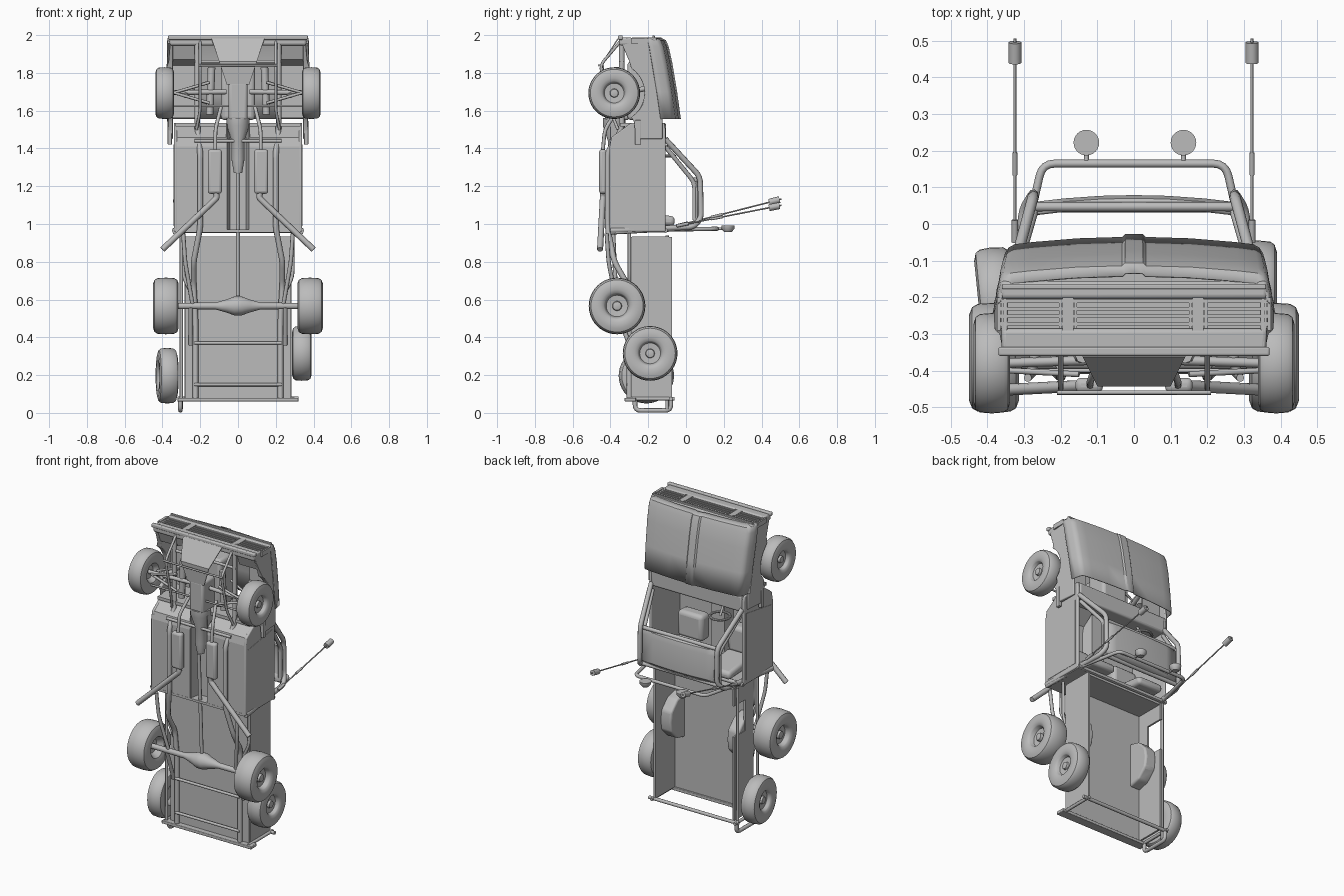
import bpy, bmesh, math
from mathutils import Vector

mat = bpy.data.materials.new("plain grey")
mat.diffuse_color = (0.5, 0.5, 0.5, 1)


def finish(name, bm, bevel=0, smooth=True, thick=0):
    bmesh.ops.recalc_face_normals(bm, faces=bm.faces)
    me = bpy.data.meshes.new(name)
    bm.to_mesh(me)
    bm.free()
    ob = bpy.data.objects.new(name, me)
    bpy.context.collection.objects.link(ob)
    me.materials.append(mat)
    if thick:
        m = ob.modifiers.new("thickness", 'SOLIDIFY')
        m.thickness = thick
        m.offset = 0
    if bevel:
        m = ob.modifiers.new("bevel", 'BEVEL')
        m.width, m.segments = bevel, 3
    bpy.ops.object.select_all(action='DESELECT')
    ob.select_set(True)
    bpy.context.view_layer.objects.active = ob
    if smooth:
        bpy.ops.object.shade_smooth_by_angle(angle=math.radians(35))
    return ob


def prism(name, yz, x0, x1, bevel=0):
    bm = bmesh.new()
    f = bm.faces.new([bm.verts.new((x0, y, z)) for y, z in yz])
    r = bmesh.ops.extrude_face_region(bm, geom=[f])
    bmesh.ops.translate(bm, vec=(x1 - x0, 0, 0), verts=[v for v in r['geom'] if isinstance(v, bmesh.types.BMVert)])
    return finish(name, bm, bevel)


def box(name, x0, x1, y0, y1, z0, z1, bevel=0):
    return prism(name, [(y0, z0), (y1, z0), (y1, z1), (y0, z1)], x0, x1, bevel)


def loft(name, rows, thick=0, close=False, smooth=True):
    # skin rows of points
    bm = bmesh.new()
    vs = [[bm.verts.new(p) for p in row] for row in rows]
    for a, b in zip(vs, vs[1:]):
        n = len(a)
        for i in range(n if close else n - 1):
            bm.faces.new((a[i], a[(i + 1) % n], b[(i + 1) % n], b[i]))
    return finish(name, bm, thick=thick, smooth=smooth)


def lathe(name, prof, loc, axis='X', seg=40, tilt=0):
    # profile is (along axis, radius)
    rows = [[(a, r * math.cos(t), r * math.sin(t)) for t in (2 * math.pi * i / seg for i in range(seg))] for a, r in prof]
    ob = loft(name, rows, close=True)
    ob.location = loc
    ob.rotation_euler = (0, -math.pi / 2 if axis == 'Z' else 0, tilt)
    return ob


def tube(name, pts, r, rounded=0.035):
    # bent pipe with rounded corners
    P = [Vector(p) for p in pts]
    out = [P[0]]
    for a, b, c in zip(P, P[1:], P[2:]):
        d = min(rounded, (a - b).length * .45, (c - b).length * .45)
        s, e = b + (a - b).normalized() * d, b + (c - b).normalized() * d
        out += [s * (1 - t) ** 2 + b * 2 * t * (1 - t) + e * t * t for t in (0, .25, .5, .75, 1)]
    out.append(P[-1])
    cu = bpy.data.curves.new(name, 'CURVE')
    cu.dimensions, cu.bevel_depth, cu.bevel_resolution, cu.use_fill_caps = '3D', r, 2, True
    sp = cu.splines.new('POLY')
    sp.points.add(len(out) - 1)
    for q, p in zip(sp.points, out):
        q.co = (*p, 1)
        q.radius = 1
    sp.use_smooth = True
    ob = bpy.data.objects.new(name, cu)
    bpy.context.collection.objects.link(ob)
    cu.materials.append(mat)
    bpy.ops.object.select_all(action='DESELECT')
    ob.select_set(True)
    bpy.context.view_layer.objects.active = ob
    bpy.ops.object.convert(target='MESH')


def pair(name, pts, r):
    for s, n in ((-1, "left_"), (1, "right_")):
        tube(n + name, [(s * p[0], *p[1:]) for p in pts], r)


def wheel(name, x, y, z, R, w, tilt=0):
    s = 1 if x > 0 else -1
    prof = [(-.35, 0), (-.35, .3), (-.9, .45), (-1, .58), (-1, .78), (-.88, .92), (-.65, .98), (0, 1), (.65, .98),
            (.88, .92), (1, .78), (1, .58), (.88, .46), (.8, .43), (.45, .38), (.4, .17), (.65, .15), (.7, .06), (.7, 0)]
    lathe(name, [(s * a * w, r * R) for a, r in prof], (x, y, z), tilt=tilt)


SIDES = ((-1, "left"), (1, "right"))
# wheels and spares
for s, n in SIDES:
    wheel(n + "_front_wheel", s * .388, -.38, 1.693, .137, .05)
    wheel(n + "_rear_wheel", s * .382, -.365, .566, .15, .068)
wheel("right_spare", .338, -.19, .315, .145, .052)
wheel("left_spare", -.375, -.21, .197, .147, .05, tilt=.1)

# hood: lofted sections running forward
rows = []
for z, y, w, drop in ((1.555, -.03, .35, .05), (1.70, -.05, .356, .05), (1.85, -.075, .362, .05),
                      (1.94, -.095, .364, .045), (1.97, -.108, .362, .04), (1.985, -.135, .358, .03)):
    half = [(0, 0), (.022, 0), (.03, -.008), (.15, -.012), (.27, -.022), (.32, -.028), (.335, -.036), (.344, -.05)]
    half = [(a * w / .345, b) for a, b in half] + [(w + .004, -.055 - drop * .5), (w + .01, -.055 - drop)]
    rows.append([(a, y + b, z) for a, b in [(-a, b) for a, b in half[:0:-1]] + half])
loft("hood", rows, thick=.006)

# fenders with wheel arches, widest at the middle of the side
arch = [(-.385 + .165 * math.cos(t), 1.695 + .158 * math.sin(t)) for t in (math.radians(55 - 11 * i) for i in range(11))]
fender = [(-.345, 1.965), (-.30, 1.86)] + arch + [(-.275, 1.54), (-.265, 1.45), (-.125, 1.45), (-.125, 1.555),
                                                  (-.19, 1.94), (-.2, 1.98), (-.34, 1.988)]
for s, n in SIDES:
    ob = prism(n + "_fender", fender, s * .345, s * .37, .005)
    for v in ob.data.vertices:
        if abs(v.co.x) > .36:
            v.co.x += s * (.012 if -.3 < v.co.y < -.19 else 0) - s * (.012 if v.co.z < 1.6 or v.co.z > 1.95 else 0)
    box(n + "_inner_fender", s * .215, s * .35, -.19, -.18, 1.56, 1.94)
    prism(n + "_fender_liner", [(-.33, 1.95), (-.3, 1.87), (-.2, 1.84), (-.2, 1.95)], s * .22, s * .35)

# nose with grille openings and slats
box("nose_top", -.365, .365, -.205, -.155, 1.945, 1.988, .012)
box("nose_bottom", -.362, .362, -.355, -.285, 1.945, 1.988, .012)
for a, b in ((-.374, -.365), (-.195, -.165), (.16, .19), (.365, .374)):
    box("nose_post", a, b, -.29, -.2, 1.955, 1.986)
box("grille_back", -.365, .365, -.29, -.2, 1.955, 1.965)
for a, b in ((-.365, -.195), (-.165, .16), (.19, .365)):
    for i in range(4):
        box("grille_slat", a, b, -.278 + i * .021, -.268 + i * .021, 1.962, 1.984)
    for c in (a + .006, b - .006):
        box("grille_edge", c - .004, c + .004, -.285, -.205, 1.962, 1.988)
box("nose_trim", -.36, .36, -.178, -.165, 1.98, 1.997, .003)
box("front_bumper", -.37, .37, -.36, -.335, 1.975, 1.998, .006)

# skid plate and front bar
loft("skid_plate", [[(-.14, -.36, 1.98), (.14, -.36, 1.98)], [(-.10, -.44, 1.86), (.10, -.44, 1.86)],
                    [(-.06, -.43, 1.74), (.06, -.43, 1.74)]], thick=.006, smooth=False)
pair("front_tube", [(.2, -.34, 1.975), (.2, -.455, 1.84), (.2, -.40, 1.6), (.22, -.36, 1.5)], .008)
tube("front_crossbar", [(-.21, -.46, 1.84), (.21, -.46, 1.84)], .006)

# cab tub: sides, floors, tunnel, firewall, back
side = [(-.405, .96), (-.405, 1.41), (-.395, 1.46), (-.29, 1.535), (-.115, 1.535), (-.108, 1.50), (-.108, .96)]
for s, n in SIDES:
    prism(n + "_cab_side", side, s * .322, s * .34, .006)
    loft(n + "_floor", [[(s * .33, y, z), (s * .06, y, z)] for y, z in ((-.40, .96), (-.40, 1.41), (-.39, 1.455), (-.29, 1.53))],
         thick=.008, smooth=False)
    prism(n + "_door_panel", [(-.385, .99), (-.385, 1.38), (-.13, 1.42), (-.13, .99)], s * .338, s * .342)
    # seat
    box(n + "_seat_base", s * .09, s * .27, -.38, -.29, 1.05, 1.22, .025)
    prism(n + "_seat_back", [(-.3, 1.0), (-.3, 1.07), (-.06, 1.04), (-.06, .99)], s * .09, s * .27, .02)
    box(n + "_hinge", s * .35, s * .372, -.27, -.24, 1.42, 1.55, .004)
loft("floor_tunnel", [[(-.06, -.40, z), (-.045, -.33, z), (.045, -.33, z), (.06, -.40, z)] for z in (.96, 1.53)],
     thick=.006, smooth=False)
box("firewall", -.33, .33, -.35, -.112, 1.515, 1.535)
box("cowl_and_dash", -.325, .325, -.2, -.105, 1.43, 1.535, .012)
box("cab_back", -.33, .33, -.405, -.1, .955, .97)
sw = lathe("steering_wheel", [(.008 * math.cos(t), .06 + .008 * math.sin(t)) for t in (math.pi * i / 4 for i in range(9))],
           (-.16, -.12, 1.36), 'Z', 24)
sw.rotation_euler.x = .4
tube("steering_column", [(-.16, -.12, 1.36), (-.16, -.17, 1.45)], .008)

# roof panel and roll cage
loft("roof", [[(x, y - .25 * x * x, z) for x in (-.28, -.19, -.09, 0, .09, .19, .28)] for z, y in
              ((1.235, .045), (1.22, .066), (1.19, .074), (1.03, .074), (1.0, .05))], thick=.01)
pair("cage_side", [(.325, -.11, 1.45), (.275, .075, 1.25), (.275, .08, 1.03), (.3, .04, .985), (.335, -.40, .965)], .015)
pair("inner_cage_side", [(.315, -.11, 1.41), (.27, .045, 1.22), (.27, .045, 1.02)], .012)
tube("windshield_top_bar", [(-.27, .047, 1.235), (.27, .047, 1.235)], .013)
tube("cage_rear_bar", [(-.28, .045, 1.0), (.28, .045, 1.0)], .013)
tube("light_hoop", [(-.335, -.40, .955), (-.31, -.1, .97), (-.25, .165, .975), (.25, .165, .975), (.31, -.1, .97), (.335, -.40, .955)], .011)
tube("cage_lower_bar", [(-.335, -.11, .965), (.335, -.11, .965)], .013)
for x in (-.13, .135):
    lathe("roof_light", [(-.018, 0), (-.018, .02), (0, .034), (.016, .035), (.016, 0)], (x, .222, .975), 'Z', 24)
    tube("light_bracket", [(x, .16, .975), (x, .2, .975)], .007)

# antennas
for x, z in ((-.325, 1.12), (.322, 1.09)):
    base, tip = Vector((x, -.05, .99)), Vector((x, .46, z))
    for part, a, b, r in (("rod", 0, 1.09, .004), ("base", 0, .12, .009), ("joint", .36, .48, .007), ("can", .96, 1.07, .018)):
        tube("antenna_" + part, [base.lerp(tip, a), base.lerp(tip, b)], r)

# chassis rails and crossbars
pair("rail", [(.215, -.34, 1.96), (.215, -.34, 1.5), (.2, -.415, 1.38), (.2, -.415, .98), (.235, -.38, .8), (.235, -.31, .68),
              (.225, -.30, .5), (.225, -.30, .06)], .015)
for y, z in ((-.34, 1.86), (-.40, 1.44), (-.31, .37), (-.31, .15)):
    tube("crossbar", [(-.23, y, z), (.23, y, z)], .009)
pair("trailing_arm", [(.29, -.42, .95), (.28, -.41, .8), (.24, -.365, .57)], .011)
pair("rear_shock", [(.25, -.37, .56), (.25, -.3, .36)], .012)

# bed
box("bed_floor", -.28, .28, -.29, -.277, .08, .93)
box("bed_front_wall", -.28, .28, -.285, -.09, .92, .935)
box("right_bed_wall", .272, .284, -.28, -.075, .08, .93)
box("left_bed_wall_rear", -.284, -.272, -.28, -.085, .08, .62)
box("left_bed_wall_front", -.284, -.272, -.28, -.085, .82, .93)
box("left_bed_wall_low", -.284, -.272, -.28, -.2, .6, .83)
for s, n in SIDES:
    hump = [(-.28, .42), (-.2, .44), (-.14, .5), (-.13, .566), (-.14, .63), (-.2, .69), (-.28, .71)]
    prism(n + "_wheel_well", hump, s * .2, s * .28, .012)
tube("left_bed_tube", [(-.3, -.1, .94), (-.3, -.1, .02)], .009)
tube("left_lower_bed_tube", [(-.3, -.3, .94), (-.3, -.3, .06)], .009)
pair("cab_to_bed_tube", [(.29, -.3, .96), (.29, -.3, .72), (.23, -.3, .6)], .009)

# rear bumper
box("rear_bumper_plate", -.32, .32, -.325, -.265, .06, .08, .004)
tube("rear_bar", [(-.32, -.08, .075), (.32, -.08, .075)], .011)
for x in (-.305, .29):
    tube("rear_bar_end", [(x, -.31, .075), (x, -.06, .075)], .01)
tube("rear_loop", [(-.305, -.27, .08), (-.305, -.27, .013), (-.305, -.08, .013), (-.305, -.08, .08)], .012)

# drivetrain
diff = [(-.4, 0), (-.4, .016), (-.12, .018), (-.06, .035), (-.02, .05), (.02, .05), (.06, .035), (.12, .018), (.4, .016), (.4, 0)]
lathe("rear_axle", diff, (0, -.365, .566), seg=20)
tube("driveshaft", [(0, -.37, .62), (0, -.40, 1.27)], .011)
lathe("transmission", [(-.12, 0), (-.12, .022), (-.05, .034), (.05, .034), (.13, .06), (.17, .06), (.17, 0)], (0, -.38, 1.39), 'Z', 16)
box("engine_pan", -.05, .05, -.43, -.3, 1.55, 1.75, .015)
box("engine_block", -.09, .09, -.31, -.17, 1.55, 1.86, .02)
pair("front_axle_half", [(.06, -.37, 1.7), (.37, -.38, 1.695)], .013)
for z in (1.64, 1.75):
    pair("control_arm", [(.15, -.41, z), (.34, -.40, 1.695)], .008)
    pair("upper_arm", [(.16, -.3, z), (.34, -.34, 1.695)], .007)
tube("steering_rod", [(-.34, -.40, 1.625), (.34, -.40, 1.625)], .006)
pair("front_shock", [(.28, -.40, 1.68), (.23, -.2, 1.72)], .014)
pair("front_spring", [(.15, -.36, 1.58), (.14, -.36, 1.83)], .02)

# exhaust
for s, n in SIDES:
    box(n + "_muffler", s * .085, s * .16, -.46, -.42, 1.16, 1.395, .015)
pair("exhaust_front", [(.12, -.44, 1.39), (.12, -.43, 1.5), (.09, -.35, 1.62)], .01)
pair("tail_pipe", [(.12, -.44, 1.17), (.11, -.44, 1.14), (.4, -.455, .865)], .016)
